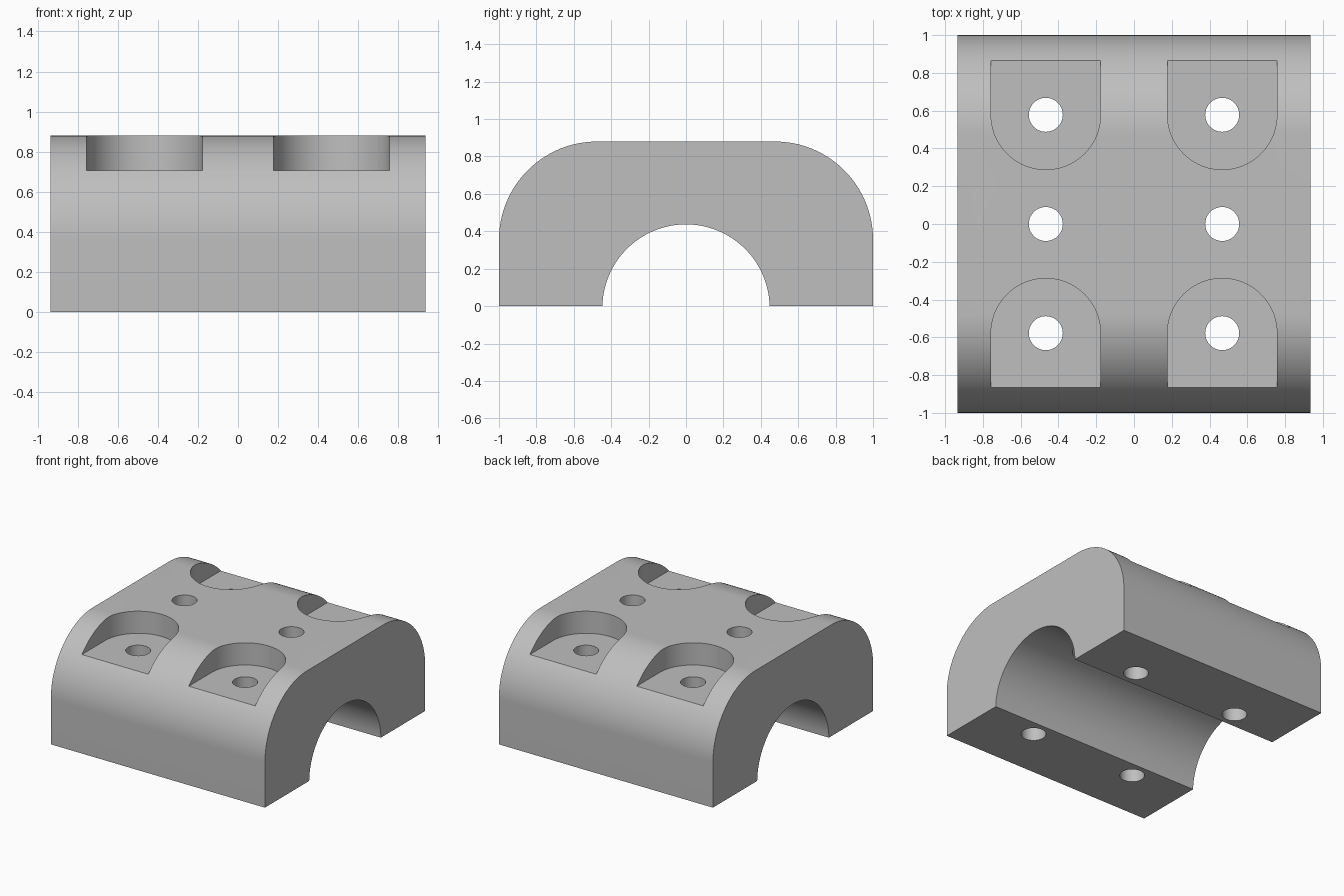
import bpy, bmesh
from math import sin, cos, pi, sqrt
from mathutils import Vector

cube = bpy.data.objects.get("Cube")
if cube:
    bpy.data.objects.remove(cube, do_unlink=True)

HALF_X, HALF_Y, TOP = 0.935, 1.0, 0.88
FILLET = 0.525
BORE, BORE_Z = 0.447, -0.01
HOLE_X, HOLE_Y, HOLE_R = 0.467, 0.578, 0.09
POCKET_R, FLOOR = 0.29, 0.705

grey = bpy.data.materials.new("plain grey")
grey.use_nodes = True
colour = (0.52, 0.52, 0.52, 1)
grey.diffuse_color = colour
grey.node_tree.nodes["Principled BSDF"].inputs["Base Color"].default_value = colour


def arc(cx, cy, r, start, end, steps):
    angles = [start + (end - start) * i / steps for i in range(steps + 1)]
    return [(cx + r * cos(a), cy + r * sin(a)) for a in angles]


def prism(name, points, offset):
    """Extrude a closed 3D outline along an offset vector."""
    bm = bmesh.new()
    face = bm.faces.new([bm.verts.new(p) for p in points])
    out = bmesh.ops.extrude_face_region(bm, geom=[face])
    moved = [g for g in out["geom"] if isinstance(g, bmesh.types.BMVert)]
    bmesh.ops.translate(bm, vec=Vector(offset), verts=moved)
    bmesh.ops.recalc_face_normals(bm, faces=bm.faces)
    mesh = bpy.data.meshes.new(name)
    bm.to_mesh(mesh)
    bm.free()
    mesh.materials.append(grey)
    obj = bpy.data.objects.new(name, mesh)
    bpy.context.collection.objects.link(obj)
    return obj


# Rounded block with an arched underside, drawn in the y-z plane
foot = sqrt(BORE ** 2 - BORE_Z ** 2)
rise = math_angle = Vector((foot, -BORE_Z)).angle(Vector((1, 0)))
profile = [(-HALF_Y, 0), (-foot, 0)]
profile += arc(0, BORE_Z, BORE, pi - rise, rise, 48)[1:-1]
profile += [(foot, 0), (HALF_Y, 0)]
profile += arc(HALF_Y - FILLET, TOP - FILLET, FILLET, 0, pi / 2, 32)
profile += arc(FILLET - HALF_Y, TOP - FILLET, FILLET, pi / 2, pi, 32)
body = prism("clamp_block", [(-HALF_X, y, z) for y, z in profile],
             (2 * HALF_X, 0, 0))

cutters = []
for x in (-HOLE_X, HOLE_X):
    # Bolt pockets, round inside and open to the outer curve
    for side in (-1, 1):
        outline = [(x + POCKET_R, HALF_Y + 0.2), (x - POCKET_R, HALF_Y + 0.2)]
        outline += arc(x, HOLE_Y, POCKET_R, pi, 2 * pi, 40)
        cutters.append(prism("pocket_cutter",
                             [(px, side * py, FLOOR) for px, py in outline],
                             (0, 0, 0.5)))
    # Vertical bolt holes
    for y in (-HOLE_Y, 0, HOLE_Y):
        circle = arc(x, y, HOLE_R, 0, 2 * pi, 40)[:-1]
        cutters.append(prism("hole_cutter", [(px, py, -0.2) for px, py in circle],
                             (0, 0, 1.4)))

# Cut, then bake the result into the block
for cutter in cutters:
    cut = body.modifiers.new("cut", "BOOLEAN")
    cut.operation = "DIFFERENCE"
    cut.solver = "EXACT"
    cut.object = cutter
    cutter.hide_render = True

bpy.context.view_layer.update()
graph = bpy.context.evaluated_depsgraph_get()
finished = bpy.data.meshes.new_from_object(body.evaluated_get(graph))
body.modifiers.clear()
body.data = finished
for cutter in cutters:
    bpy.data.objects.remove(cutter, do_unlink=True)

# Smooth curves, crisp edges
bpy.ops.object.select_all(action="DESELECT")
body.select_set(True)
bpy.context.view_layer.objects.active = body
bpy.ops.object.shade_smooth_by_angle(angle=pi / 6)
